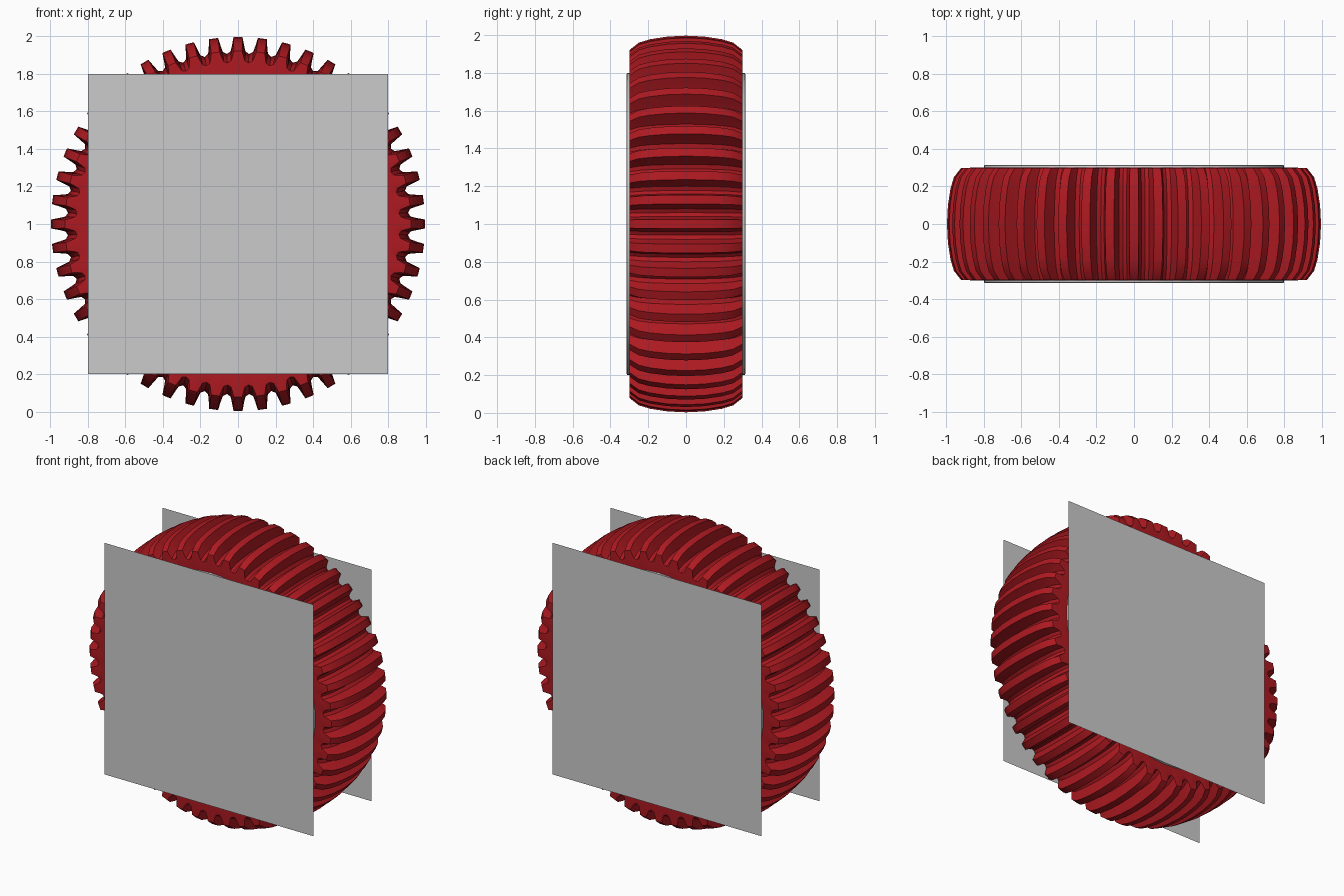
import bpy, bmesh
from math import sin, cos, pi
from mathutils import Matrix, Vector

if "Cube" in bpy.data.objects:
    bpy.data.objects.remove(bpy.data.objects["Cube"])

TEETH = 48
CENTRE = Vector((0, 0, 1))


def make_object(name, bm, smooth=None):
    bmesh.ops.recalc_face_normals(bm, faces=bm.faces)
    mesh = bpy.data.meshes.new(name)
    bm.to_mesh(mesh)
    bm.free()
    obj = bpy.data.objects.new(name, mesh)
    bpy.context.collection.objects.link(obj)
    obj.location = CENTRE
    if smooth:
        bpy.ops.object.select_all(action='DESELECT')
        obj.select_set(True)
        bpy.context.view_layer.objects.active = obj
        bpy.ops.object.shade_smooth_by_angle(angle=smooth)
    return obj


# Tyre: crowned ring whose radius alternates between tooth tip and valley
# Half section: (y, tip radius, valley radius), from the tread centre to the bead
half = [(0, 0.997, 0.908), (0.10, 0.992, 0.904), (0.19, 0.978, 0.895),
        (0.25, 0.960, 0.882), (0.298, 0.922, 0.860), (0.30, 0.87, 0.845),
        (0.30, 0.82, 0.82), (0.30, 0.77, 0.77)]
section = [(-y, t, v) for y, t, v in reversed(half[1:])] + half
# One tooth pitch: (arc offset, height from valley 0 to tip 1)
pitch = [(-0.024, 1), (0.0, 1), (0.024, 1), (0.034, 0.5),
         (0.043, 0.15), (0.065, 0), (0.088, 0.15), (0.097, 0.5)]

bm = bmesh.new()
rings = []
for y, tip, valley in section:
    ring = []
    for i in range(TEETH):
        for off, h in pitch:
            a = 2 * pi * i / TEETH + off
            r = valley + (tip - valley) * h
            ring.append(bm.verts.new((r * sin(a), y, r * cos(a))))
    rings.append(ring)
rings.append(rings[0])
for lower, upper in zip(rings, rings[1:]):
    n = len(lower)
    for i in range(n):
        j = (i + 1) % n
        bm.faces.new((lower[i], lower[j], upper[j], upper[i]))
tyre = make_object("tyre", bm, 0.7)
red = bpy.data.materials.new("tyre_red")
red.diffuse_color = (0.42, 0.01, 0.015, 1)
red.use_nodes = True
red.node_tree.nodes["Principled BSDF"].inputs["Base Color"].default_value = red.diffuse_color
tyre.data.materials.append(red)

# Hub: disc filling the tyre, standing slightly proud of its sides
bm = bmesh.new()
bmesh.ops.create_cone(bm, cap_ends=True, segments=64, radius1=0.8, radius2=0.8,
                      depth=0.63, matrix=Matrix.Rotation(pi / 2, 4, 'X'))
rims = [e for e in bm.edges if abs(e.verts[0].co.y - e.verts[1].co.y) < 1e-4]
bmesh.ops.bevel(bm, geom=rims, offset=0.008, segments=2, profile=0.5,
                affect='EDGES')
make_object("hub", bm, 0.6)

# Square cover sheets on both sides
for name, y in (("front_cover", -0.317), ("back_cover", 0.317)):
    bm = bmesh.new()
    bm.faces.new([bm.verts.new((x, y, z)) for x, z in
                  ((-0.8, -0.8), (0.8, -0.8), (0.8, 0.8), (-0.8, 0.8))])
    if y > 0:
        bmesh.ops.reverse_faces(bm, faces=bm.faces)
    mesh = bpy.data.meshes.new(name)
    bm.to_mesh(mesh)
    bm.free()
    cover = bpy.data.objects.new(name, mesh)
    cover.location = CENTRE
    bpy.context.collection.objects.link(cover)
